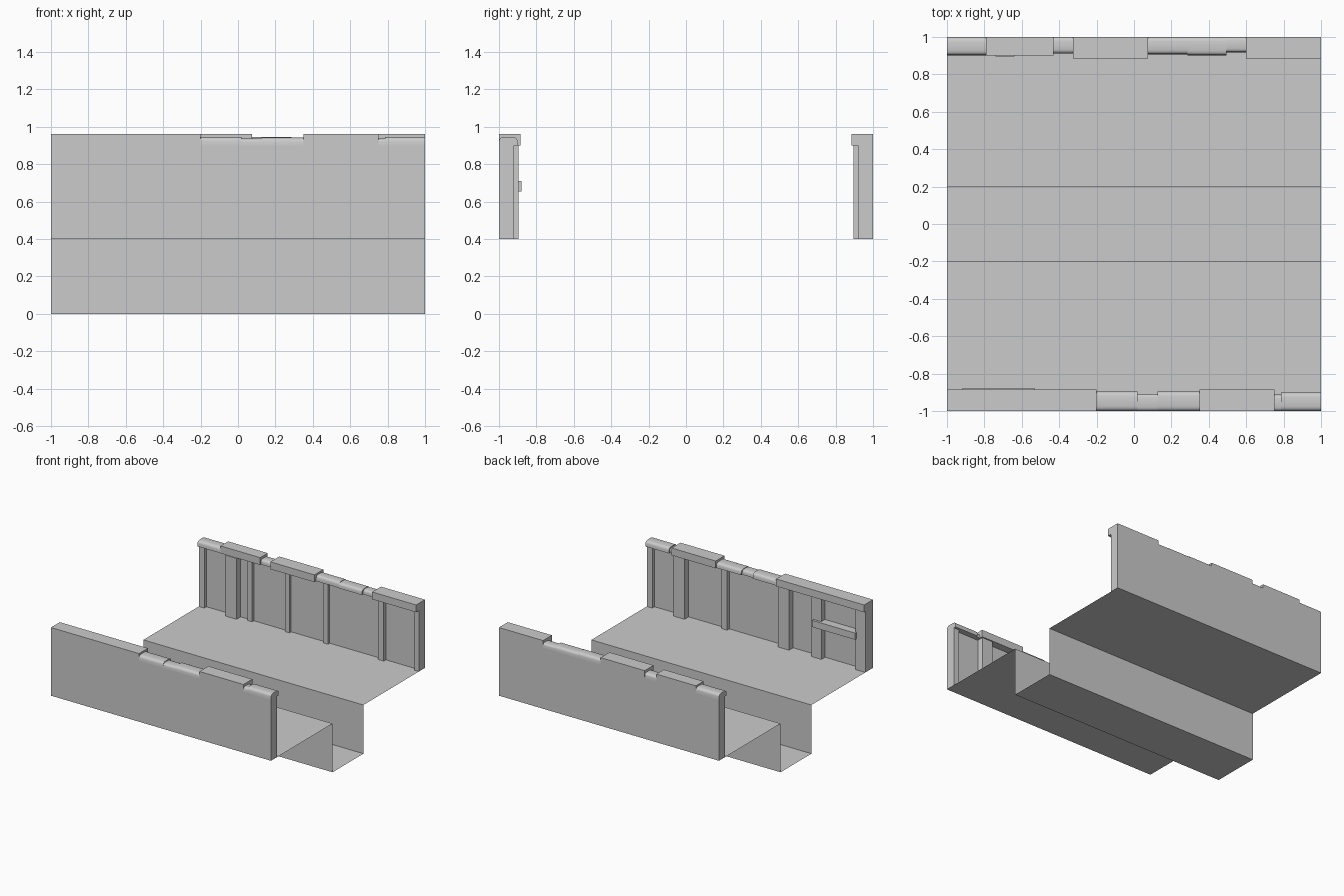
import bpy, math

if "Cube" in bpy.data.objects:
    bpy.data.objects.remove(bpy.data.objects["Cube"])

def mesh_object(name, verts, faces):
    me = bpy.data.meshes.new(name)
    me.from_pydata(verts, [], faces)
    me.update()
    ob = bpy.data.objects.new(name, me)
    bpy.context.collection.objects.link(ob)
    return ob

def extrude_x(name, profile, x0, x1, closed=True, smooth=False):
    """Sweep a (y, z) profile from x0 to x1."""
    n = len(profile)
    verts = [(x, y, z) for x in (x0, x1) for y, z in profile]
    faces = [(i, (i + 1) % n, n + (i + 1) % n, n + i)
             for i in range(n if closed else n - 1)]
    if closed:
        faces += [tuple(reversed(range(n))), tuple(range(n, 2 * n))]
    ob = mesh_object(name, verts, faces)
    bpy.ops.object.select_all(action='DESELECT')
    ob.select_set(True)
    bpy.context.view_layer.objects.active = ob
    bpy.ops.object.mode_set(mode='EDIT')
    bpy.ops.mesh.select_all(action='SELECT')
    bpy.ops.mesh.normals_make_consistent(inside=False)
    bpy.ops.object.mode_set(mode='OBJECT')
    if smooth:
        bpy.ops.object.shade_smooth_by_angle(angle=math.radians(40))
    return ob

def box(name, x0, x1, side, near, far, z0, z1):
    """Box between two distances from the centre line, on one side of it."""
    a, b = side * near, side * far
    return extrude_x(name, [(a, z0), (b, z0), (b, z1), (a, z1)], x0, x1)

def round_cap(name, x0, x1, side, near, top):
    """Coping stone with softly rounded top edges."""
    cy, r, h = (near + 1) / 2, (1 - near) / 2, top - 0.9
    prof = []
    for i in range(13):
        t = math.pi * i / 12
        c, s = math.cos(t), abs(math.sin(t))
        y = cy + r * math.copysign(abs(c) ** 0.5, c)
        prof.append((side * y, 0.9 + h * s ** 0.5))
    return extrude_x(name, prof, x0, x1, smooth=True)

# Walkways with the sunken channel: one open sheet
floor = extrude_x("floor_channel",
                  [(-1, .4), (-.2, .4), (-.2, 0), (.2, 0), (.2, .4), (1, .4)],
                  -1, 1, closed=False)
if floor.data.polygons[0].normal.z < 0:
    floor.data.flip_normals()

# Side walls
for side, label in ((-1, "front"), (1, "back")):
    box(label + "_wall", -1, 1, side, .948, 1, .4, .9)

# Posts: x start, x end, inner distance
posts = {
    -1: [(.95, 1, .92), (.64, .74, .895), (.27, .32, .92),
         (-.31, -.21, .895), (-.60, -.51, .9), (-1, -.91, .9)],
    1: [(-1, -.95, .92), (-.74, -.64, .895), (-.56, -.52, .925),
        (-.22, -.18, .925), (.13, .17, .925), (.63, .68, .92), (.96, 1, .92)],
}
for side, rows in posts.items():
    for x0, x1, near in rows:
        box("wall_post", x0, x1, side, near, .95, .4, .9)

# Cross rail between two front posts
box("cross_rail", -.92, -.53, -1, .88, .95, .655, .71)

# Flat coping slabs
flats = {-1: [(-1, -.2, .885), (.35, .75, .885)],
         1: [(-.79, -.43, .902), (-.325, .075, .885), (.6, 1, .885)]}
for side, rows in flats.items():
    for x0, x1, near in rows:
        box("coping_slab", x0, x1, side, near, 1, .9, .96)

# Rounded coping stones: x start, x end, inner distance, top
rounds = {
    -1: [(-.2, .02, .895, .946), (.02, .125, .908, .938), (.125, .35, .895, .942),
         (.75, .785, .912, .938), (.785, 1, .9, .946)],
    1: [(-1, -.79, .902, .946), (-.43, -.325, .912, .94), (.075, .285, .907, .946),
        (.285, .495, .902, .942), (.495, .6, .918, .938)],
}
for side, rows in rounds.items():
    for x0, x1, near, top in rows:
        round_cap("coping_stone", x0, x1, side, near, top)
